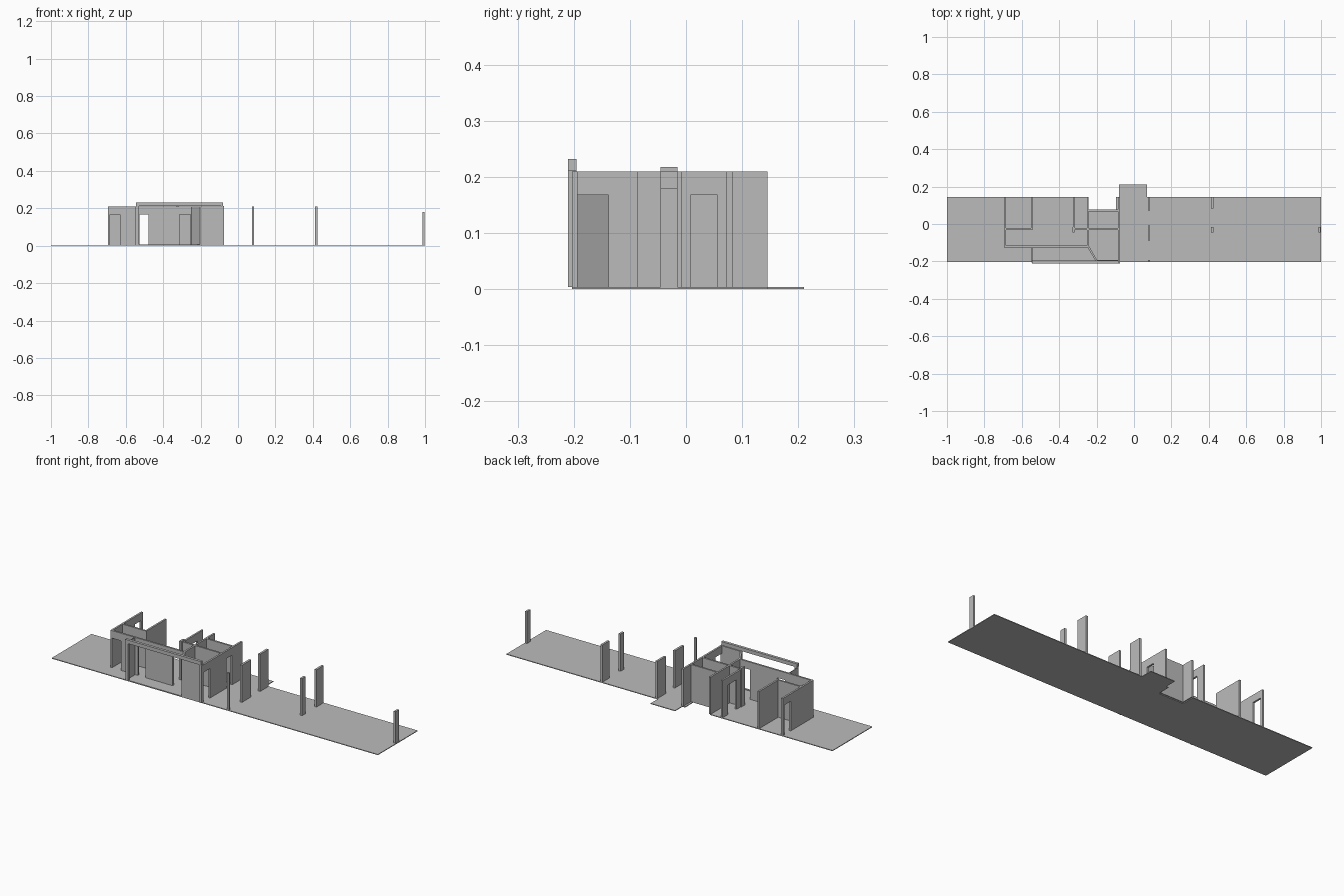
import bpy, bmesh
from mathutils import Vector

if "Cube" in bpy.data.objects:
    bpy.data.objects.remove(bpy.data.objects["Cube"], do_unlink=True)

# One plain grey for the whole model
grey = bpy.data.materials.new("plain grey")
grey.use_nodes = True
colour = (0.5, 0.5, 0.5, 1)
grey.diffuse_color = colour
grey.node_tree.nodes["Principled BSDF"].inputs["Base Color"].default_value = colour

FLOOR, TOP, DOOR, THICK = 0.004, 0.21, 0.168, 0.01


def prism(name, points, depth):
    """Extrude a closed outline along the depth vector."""
    bm = bmesh.new()
    face = bm.faces.new([bm.verts.new(p) for p in points])
    ext = bmesh.ops.extrude_face_region(bm, geom=[face])
    moved = [v for v in ext["geom"] if isinstance(v, bmesh.types.BMVert)]
    bmesh.ops.translate(bm, verts=moved, vec=depth)
    bmesh.ops.recalc_face_normals(bm, faces=bm.faces)
    mesh = bpy.data.meshes.new(name)
    bm.to_mesh(mesh)
    bm.free()
    mesh.materials.append(grey)
    obj = bpy.data.objects.new(name, mesh)
    bpy.context.collection.objects.link(obj)
    return obj


def wall(name, start, end, doors=(), thick=THICK, top=TOP):
    """Upright wall between two plan points; doors are spans along its length."""
    a, b = Vector((*start, 0)), Vector((*end, 0))
    along = (b - a).normalized()
    side = Vector((-along.y, along.x, 0)) * thick
    outline = [(0, FLOOR)]
    for d0, d1 in doors:
        outline += [(d0, FLOOR), (d0, DOOR), (d1, DOOR), (d1, FLOOR)]
    length = (b - a).length
    outline += [(length, FLOOR), (length, top), (0, top)]
    pts = [a - side / 2 + along * s + Vector((0, 0, z)) for s, z in outline]
    return prism(name, pts, side)


def box(name, x0, x1, y0, y1, z0, z1):
    return prism(name, [(x0, y0, z0), (x1, y0, z0), (x1, y1, z0), (x0, y1, z0)],
                 Vector((0, 0, z1 - z0)))


# Floor slab with rear recess and porch tab
back = 0.145
plan = [(-1, -0.203), (1, -0.203), (1, back), (0.07, back), (0.07, 0.21),
        (-0.08, 0.21), (-0.08, back), (-0.096, back), (-0.096, 0.073),
        (-0.248, 0.073), (-0.248, back), (-1, back)]
prism("floor", [(x, y, 0) for x, y in plan], Vector((0, 0, FLOOR)))

# Walls running front to back
wall("outer_side_wall", (-0.69, -0.125), (-0.69, back), [(0.2, 0.255)])
wall("bedroom_wall", (-0.545, -0.03), (-0.545, back))
wall("hall_wall", (-0.32, -0.03), (-0.32, back), [(0.05, 0.125)])
wall("recess_side_wall", (-0.247, -0.03), (-0.247, back))
wall("hall_end_wall", (-0.245, -0.125), (-0.245, -0.025))
wall("main_cross_wall", (-0.08, -0.203), (-0.08, back),
     [(0.01, 0.065), (0.211, 0.259)])

# Walls running side to side
wall("front_corridor_wall", (-0.695, -0.12), (-0.24, -0.12),
     [(0.01, 0.065), (0.168, 0.216), (0.382, 0.441)])
wall("left_room_wall", (-0.69, -0.027), (-0.545, -0.027))
wall("right_room_wall", (-0.32, -0.027), (-0.08, -0.027))
wall("recess_back_wall", (-0.25, 0.073), (-0.08, 0.073))
wall("angled_wall", (-0.245, -0.12), (-0.2, -0.198))
wall("front_wall", (-0.203, -0.198), (-0.08, -0.198))
wall("porch_screen", (-0.545, -0.205), (-0.545, -0.12), thick=0.004)

# Front porch beam, post and sill
box("front_beam", -0.545, -0.08, -0.21, -0.195, 0.212, 0.232)
box("porch_post", -0.543, -0.528, -0.21, -0.195, FLOOR, 0.212)
box("beam_end_post", -0.09, -0.076, -0.21, -0.195, FLOOR, 0.212)
box("porch_sill", -0.528, -0.2, -0.205, -0.195, FLOOR, 0.007)

# Free-standing piers: x centre, y span, top
piers = {
    "near_back_pier": (0.08, 0.071, back, TOP),
    "near_middle_pier": (0.08, -0.087, -0.008, TOP),
    "near_front_post": (0.08, -0.203, -0.193, TOP),
    "far_back_pier": (0.418, 0.082, back, TOP),
    "far_middle_pier": (0.418, -0.045, -0.015, TOP),
    "end_post": (0.992, -0.045, -0.015, 0.18),
    "hall_column": (-0.323, -0.045, -0.015, 0.218),
}
for name, (x, y0, y1, top) in piers.items():
    box(name, x - 0.006, x + 0.006, y0, y1, FLOOR, top)
